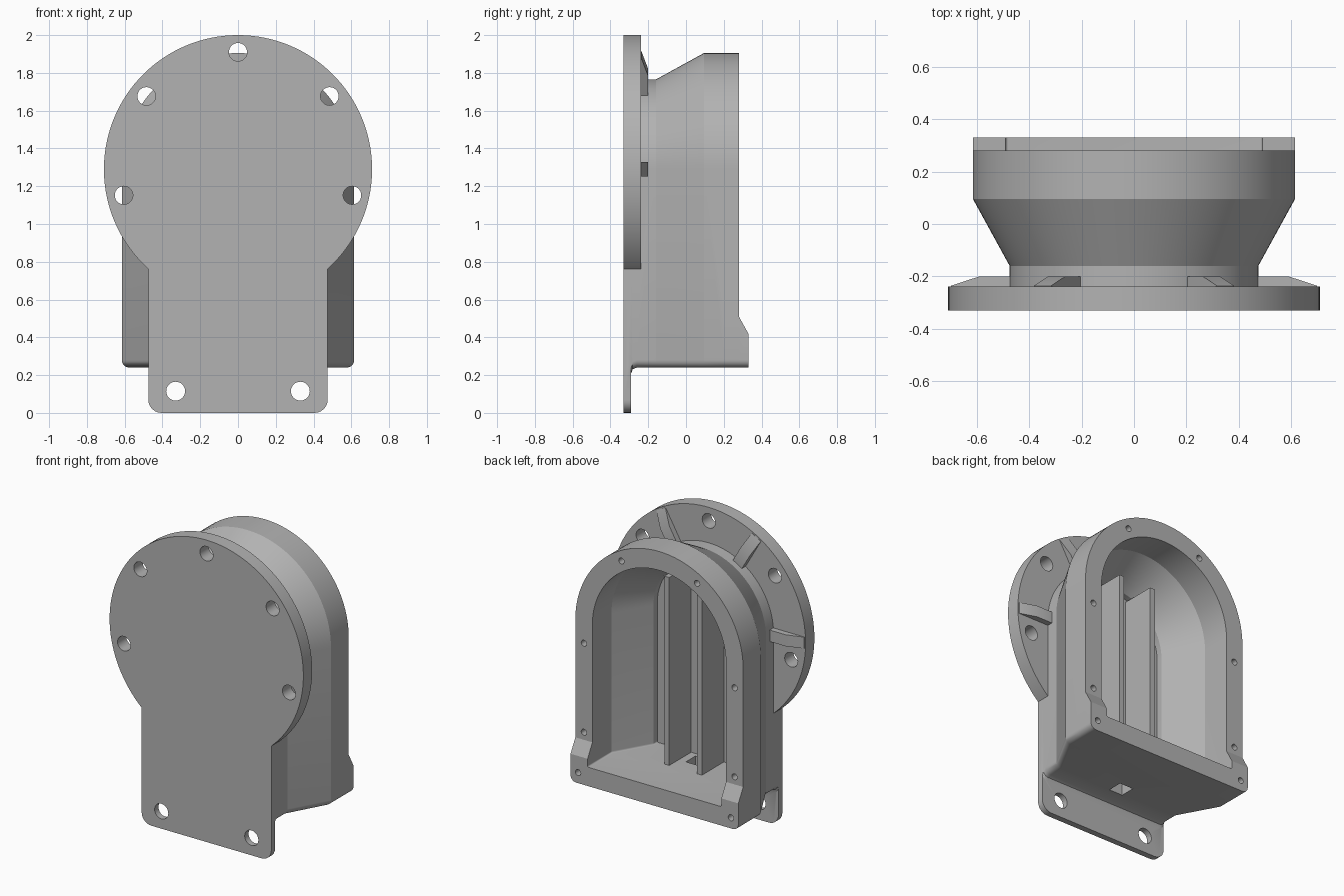
import bpy, bmesh
from math import sin, cos, pi, radians

cube = bpy.data.objects.get("Cube")
if cube:
    bpy.data.objects.remove(cube, do_unlink=True)

CZ = 1.29  # height of the arch and disc centre

grey = bpy.data.materials.new("casting grey")
grey.use_nodes = True
grey.diffuse_color = (0.45, 0.45, 0.45, 1)
grey.node_tree.nodes["Principled BSDF"].inputs["Base Color"].default_value = (0.45, 0.45, 0.45, 1)


def loft(name, rings):
    """Skin rings of equal point counts and cap both ends."""
    bm = bmesh.new()
    loops = [[bm.verts.new(p) for p in ring] for ring in rings]
    n = len(loops[0])
    for a, b in zip(loops, loops[1:]):
        for i in range(n):
            j = (i + 1) % n
            bm.faces.new((a[i], a[j], b[j], b[i]))
    bm.faces.new(loops[0])
    bm.faces.new(loops[-1])
    bmesh.ops.recalc_face_normals(bm, faces=bm.faces)
    mesh = bpy.data.meshes.new(name)
    bm.to_mesh(mesh)
    bm.free()
    mesh.materials.append(grey)
    obj = bpy.data.objects.new(name, mesh)
    bpy.context.scene.collection.objects.link(obj)
    return obj


def arc(cx, cz, r, a0, a1, steps):
    angles = [radians(a0 + (a1 - a0) * i / steps) for i in range(steps + 1)]
    return [(cx + r * cos(a), cz + r * sin(a)) for a in angles]


def base_corners(w, bottom, r):
    return (arc(r - w, bottom + r, r, 180, 270, 6)
            + arc(w - r, bottom + r, r, 270, 360, 6))


def arch(y, w, bottom, r=0.04):
    pts = base_corners(w, bottom, r) + arc(0, CZ, w, 0, 180, 64)
    return [(x, y, z) for x, z in pts]


def block(y, w, bottom, top, r):
    pts = base_corners(w, bottom, r) + [(w, top), (-w, top)]
    return [(x, y, z) for x, z in pts]


def cylinder(name, x, z, r, y0, y1, steps=32):
    pts = arc(x, z, r, 0, 360, steps)[:-1]
    return loft(name, [[(px, y, pz) for px, pz in pts] for y in (y0, y1)])


def box(name, x0, x1, y0, y1, z0, z1):
    return loft(name, [[(x0, y0, z), (x1, y0, z), (x1, y1, z), (x0, y1, z)]
                       for z in (z0, z1)])


def combine(target, others, operation):
    """Bake booleans into the target and discard the tools."""
    for tool in others:
        mod = target.modifiers.new("boolean", 'BOOLEAN')
        mod.operation = operation
        mod.solver = 'EXACT'
        mod.object = tool
    graph = bpy.context.evaluated_depsgraph_get()
    mesh = bpy.data.meshes.new_from_object(target.evaluated_get(graph))
    target.modifiers.clear()
    target.data = mesh
    for tool in others:
        bpy.data.objects.remove(tool, do_unlink=True)


# Flared arched shell
housing = loft("housing", [
    arch(-0.31, 0.475, 0.21), arch(-0.29, 0.475, 0.21),
    arch(-0.282, 0.475, 0.231), arch(-0.26, 0.475, 0.24),
    arch(-0.16, 0.475, 0.24), arch(0.095, 0.615, 0.24),
    arch(0.28, 0.615, 0.24)])

# Front disc, mounting tab and thick rear foot
disc = cylinder("disc", 0, CZ, 0.71, -0.33, -0.238, 128)
tab = loft("tab", [block(y, 0.475, 0, 1.0, 0.07) for y in (-0.33, -0.29)])
foot = loft("foot", [block(0.2, 0.615, 0.24, 0.51, 0.04),
                     block(0.28, 0.615, 0.24, 0.51, 0.04),
                     block(0.33, 0.615, 0.24, 0.42, 0.04)])

# Sloped stiffening ribs behind the disc
ribs = []
for angle in (0, 60, 120, 180):
    c, s = cos(radians(angle)), sin(radians(angle))
    profile = [(0.42, -0.3), (0.70, -0.3), (0.70, -0.236), (0.59, -0.2), (0.42, -0.2)]
    ribs.append(loft("rib", [[(r * c - t * s, y, CZ + r * s + t * c) for r, y in profile]
                             for t in (-0.038, 0.038)]))
combine(housing, [disc, tab, foot] + ribs, 'UNION')

# Open cavity and the drain slot in its floor
cavity = loft("cavity", [arch(-0.2, 0.35, 0.365, 0.01), arch(-0.16, 0.35, 0.365, 0.01),
                         arch(0.08, 0.49, 0.365, 0.01), arch(0.5, 0.49, 0.365, 0.01)])
cutters = [cavity, box("drain", -0.05, 0.05, -0.17, -0.07, 0.1, 0.5)]

# Bolt holes round the disc and in the tab
for k in range(-2, 3):
    a = pi / 2 + k * 2 * pi / 7
    cutters.append(cylinder("bolt_hole", 0.62 * cos(a), CZ + 0.62 * sin(a), 0.048, -0.4, -0.18))
for side in (-1, 1):
    cutters.append(cylinder("tab_hole", side * 0.33, 0.115, 0.05, -0.4, -0.2))
    # Small screw holes in the rear rim
    for x, z in ((0.277, 1.768), (0.552, 1.15), (0.552, 0.56), (0.56, 0.31)):
        cutters.append(cylinder("screw_hole", side * x, z, 0.02, 0.18, 0.4, 16))
combine(housing, cutters, 'DIFFERENCE')

# Pair of upright fins inside the cavity
fins = [box("inner_fin", x - 0.018, x + 0.018, -0.21, 0.03, 0.35, 1.61) for x in (-0.12, 0.12)]

# Smooth curved walls, keep machined edges crisp
bpy.ops.object.select_all(action='DESELECT')
housing.select_set(True)
bpy.context.view_layer.objects.active = housing
bpy.ops.object.shade_smooth_by_angle(angle=radians(25))
